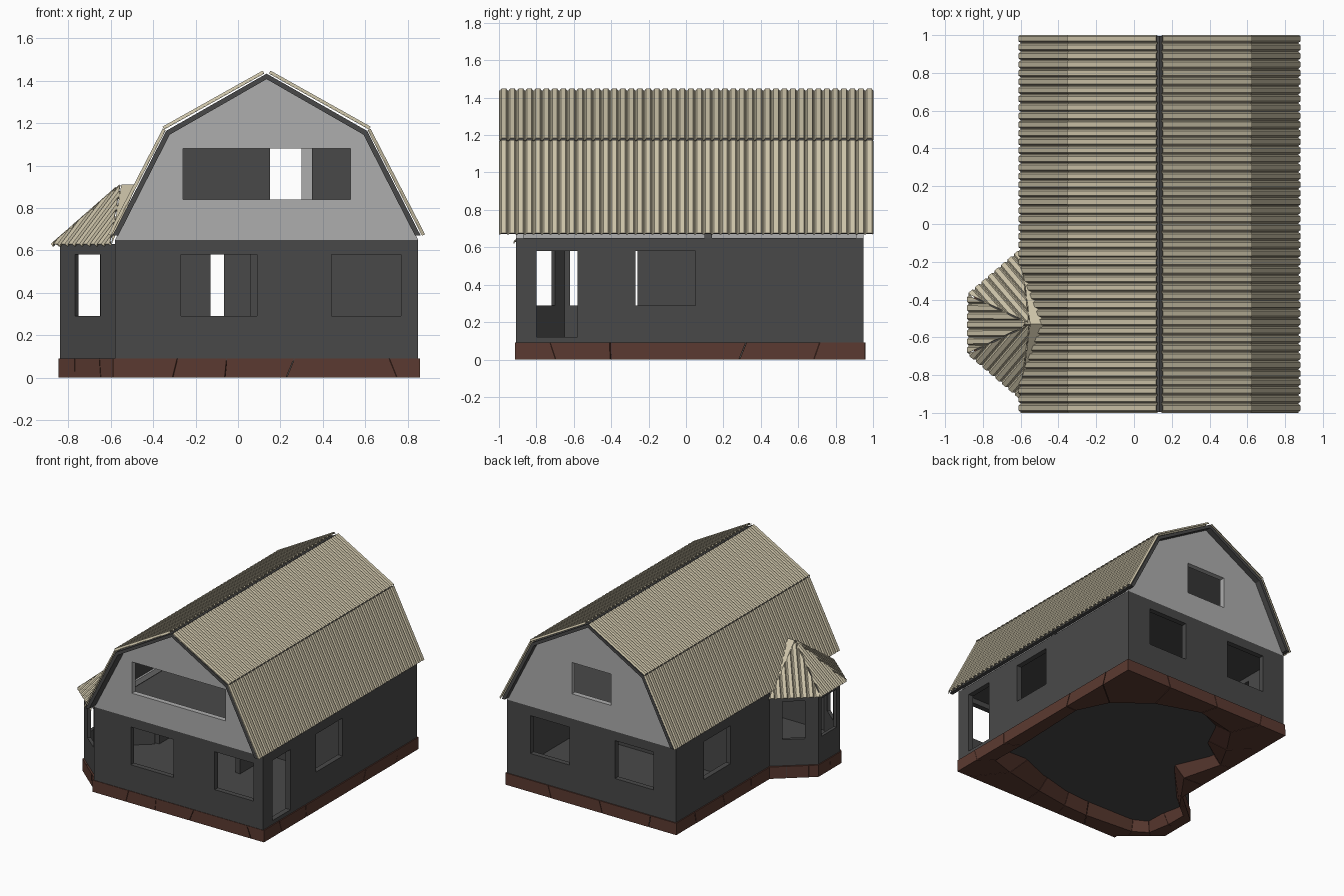
import bpy, bmesh, math, random
from mathutils import Vector

if "Cube" in bpy.data.objects:
    bpy.data.objects.remove(bpy.data.objects["Cube"])
random.seed(4)


def material(name, rgb):
    m = bpy.data.materials.new(name)
    m.diffuse_color = (*rgb, 1)
    m.use_nodes = True
    m.node_tree.nodes["Principled BSDF"].inputs["Base Color"].default_value = m.diffuse_color
    return m


DARK = material("charcoal", (0.066, 0.066, 0.066))
GREY = material("light_grey", (0.42, 0.42, 0.42))
CREAM = material("cream_metal", (0.60, 0.54, 0.39))
BRICK = material("red_brown_stone", (0.105, 0.042, 0.030))


def finish(name, bm, mat):
    me = bpy.data.meshes.new(name)
    bmesh.ops.recalc_face_normals(bm, faces=bm.faces)
    bm.to_mesh(me)
    bm.free()
    me.materials.append(mat)
    ob = bpy.data.objects.new(name, me)
    bpy.context.collection.objects.link(ob)
    return ob


def box_outline(u0, u1, z0, z1):
    return [(u0, z0), (u1, z0), (u1, z1), (u0, z1)]


def panel(name, mat, p0, p1, outline, holes=(), t=0.04):
    """Upright slab along p0->p1 with rectangular holes, thickened to the left."""
    d = (Vector(p1) - Vector(p0)).normalized()
    bm = bmesh.new()
    edges = []
    for loop in [outline] + [box_outline(*h) for h in holes]:
        vs = [bm.verts.new((p0[0] + d.x * u, p0[1] + d.y * u, z)) for u, z in loop]
        edges += [bm.edges.new((vs[i - 1], vs[i])) for i in range(len(vs))]
    bmesh.ops.triangle_fill(bm, use_beauty=True, edges=edges, normal=(d.y, -d.x, 0))
    ext = bmesh.ops.extrude_face_region(bm, geom=bm.faces[:])
    moved = [g for g in ext["geom"] if isinstance(g, bmesh.types.BMVert)]
    bmesh.ops.translate(bm, verts=moved, vec=(-d.y * t, d.x * t, 0))
    return finish(name, bm, mat)


def wall(name, p0, p1, holes=(), z0=0.09, z1=0.65, t=0.04):
    length = (Vector(p1) - Vector(p0)).length
    return panel(name, DARK, p0, p1, box_outline(0, length, z0, z1), holes, t)


def prism(name, mat, lower, upper):
    """Solid between two matching 3D loops."""
    bm = bmesh.new()
    a = [bm.verts.new(p) for p in lower]
    b = [bm.verts.new(p) for p in upper]
    bm.faces.new(a)
    bm.faces.new(b)
    for i in range(len(a)):
        bm.faces.new((a[i - 1], a[i], b[i], b[i - 1]))
    return finish(name, bm, mat)


def corrugated(name, a, b, top_a, top_b, waves, h=0.012):
    """Ribbed sheet: ribs climb from eave a->b to the top edge, clipped at hips."""
    a, b, top_a, top_b = map(Vector, (a, b, top_a, top_b))
    along = b - a
    length = along.length
    along.normalize()
    sa, sb = (top_a - a).dot(along) / length, (top_b - a).dot(along) / length
    rise = top_a - a - along * sa * length
    n = along.cross(rise).normalized()
    n *= 1 if n.z > 0 else -1
    samples = [((w + f) / waves, o) for w in range(waves)
               for f, o in ((0, 0), (0.15, 0), (0.32, 1), (0.83, 1))] + [(1, 0)]
    bm = bmesh.new()
    rows = []
    for s, o in samples:
        k = min(1, s / sa if sa > 1e-4 else 1, (1 - s) / (1 - sb) if sb < 0.9999 else 1)
        low = a + along * s * length + n * h * o
        rows.append((bm.verts.new(low), bm.verts.new(low + rise * max(k, 0.004))))
    for (p, q), (r, s) in zip(rows, rows[1:]):
        bm.faces.new((p, r, s, q))
    ob = finish(name, bm, CREAM)
    mod = ob.modifiers.new("thickness", "SOLIDIFY")
    mod.thickness = 0.004
    mod.offset = 0
    return ob


# Ground floor walls with window and door openings
L, R, F, B = -0.58, 0.85, -0.91, 0.95
LOW, TOP = 0.29, 0.58
bay = [(L, -0.18), (-0.84, -0.40), (-0.84, -0.66), (L, -0.88)]
wall("front_wall", (L, F), (R, F), [(0.31, 0.67, LOW, TOP), (1.02, 1.35, LOW, TOP)])
wall("right_wall", (R, F), (R, B), [(0.11, 0.33, 0.12, TOP), (0.64, 0.96, LOW, TOP)])
wall("back_wall", (R, B), (L, B), [(0.20, 0.53, LOW, TOP), (0.915, 1.24, LOW, TOP)])
wall("left_wall", (L, B), bay[0], [(0.34, 0.66, LOW, TOP)])
wall("bay_header", bay[0], (L, F), z0=0.60)
wall("left_wall_end", bay[3], (L, F))
for i, hole in enumerate([(0.092, 0.249), (0.04, 0.22), (0.092, 0.249)]):
    wall(f"bay_wall_{i}", bay[i], bay[i + 1], [(*hole, LOW, TOP)], z1=0.63, t=0.025)

# Inner partitions, floor and ceiling
wall("cross_wall_left", (L + 0.02, 0.1), (-0.13, 0.1))
wall("cross_wall_right", (0.06, 0.1), (R - 0.02, 0.1))
wall("room_divider", (0.2, -0.26), (0.2, 0.12))
floor = [(L, F), (R, F), (R, B), (L, B)] + bay
prism("floor", DARK, [(x, y, 0.078) for x, y in floor], [(x, y, 0.098) for x, y in floor])
slab = [(L + .02, F + .02), (R - .02, F + .02), (R - .02, B - .02), (L + .02, B - .02)]
prism("ceiling", DARK, [(x, y, 0.62) for x, y in slab], [(x, y, 0.645) for x, y in slab])


# Gables and attic partition
def gable(c):
    half = [(0.715, 0.65), (0.46, 1.155), (0, 1.415)]
    return [(c - x, z) for x, z in half] + [(c + x, z) for x, z in half[1::-1]]


C = 0.135
panel("front_gable", GREY, (0, F), (1, F), gable(C), [(-0.26, 0.53, 0.84, 1.08)])
panel("back_gable", GREY, (0, B), (-1, B), gable(-C), [(-0.30, 0.03, 0.84, 1.08)])
panel("attic_partition", DARK, (0, 0.1), (1, 0.1), gable(C), [(0.15, 0.35, 0.67, 1.1)])
for s, side in ((-1, "left"), (1, "right")):
    panel(f"{side}_top_plate", GREY, (C + s * 0.69, -0.89), (C + s * 0.69, 0.92),
          box_outline(0, 1.81, 0.645, 0.69), t=s * 0.015)

# Gambrel roof: dark boarding under ribbed sheets
for s, side in ((-1, "left"), (1, "right")):
    eave, knee = C + s * 0.735, C + s * 0.478
    corrugated(f"{side}_lower_sheet", (eave, -1, 0.67), (eave, 1, 0.67),
               (knee, -1, 1.168), (knee, 1, 1.168), 44)
    knee += s * 0.006
    corrugated(f"{side}_upper_sheet", (knee, -1, 1.172), (knee, 1, 1.172),
               (C + s * 0.012, -1, 1.436), (C + s * 0.012, 1, 1.436), 44)
    boards = [(0.727, 0.67), (0.474, 1.164), (0, 1.434), (0, 1.408), (0.457, 1.146), (0.70, 0.67)]
    prism(f"{side}_roof_boarding", DARK, [(C + s * x, -0.995, z) for x, z in boards],
          [(C + s * x, 0.995, z) for x, z in boards])

# Bay roof: three ribbed hips and a plain cap running into the main roof
apex = (-0.55, -0.53, 0.905)
eaves = [(-0.60, -0.14, 0.62), (-0.875, -0.375, 0.62), (-0.875, -0.685, 0.62), (-0.60, -0.92, 0.62)]
for i, waves in enumerate((8, 7, 8)):
    corrugated(f"bay_roof_{i}", eaves[i], eaves[i + 1], apex, apex, waves)
bm = bmesh.new()
tip, end = bm.verts.new((-0.55, -0.53, 0.912)), bm.verts.new((-0.478, -0.53, 0.912))
for e in (eaves[0], eaves[3]):
    bm.faces.new((tip, end, bm.verts.new(e)))
finish("bay_roof_cap", bm, CREAM)

# Foundation stones: ring of irregular blocks separated by slanted cracks
outline = [(-0.59, -0.915), (0.86, -0.915), (0.86, 0.96), (-0.59, 0.96),
           (-0.59, -0.17), (-0.848, -0.39), (-0.848, -0.67), (-0.59, -0.89)]
cracks = [(.21, .37, .59, .9), (.1, .27, .66, .87), (.25, .55, .85), (.2, .5, .8),
          (.35, .8), (.5,), (.3, .75), ()]
path = []
for i, cuts in enumerate(cracks):
    p, q = Vector(outline[i]), Vector(outline[(i + 1) % 8])
    path.append((p, p, None))
    for f in cuts:
        top, low = p.lerp(q, f), p.lerp(q, f + random.uniform(-0.03, 0.03))
        hub = Vector((-0.52, -0.53)) if top.x < -0.6 else Vector((C, 0))
        k = random.uniform(0.16, 0.45)
        path.append((top, low, (top.lerp(hub, k), top.lerp(hub, k * 0.65))))
splits = [i for i, e in enumerate(path) if e[2]]
for n, start in enumerate(splits):
    stop = splits[(n + 1) % len(splits)]
    chain, i = [path[start]], start
    while i != stop:
        i = (i + 1) % len(path)
        chain.append(path[i])
    loops = []
    for lvl, z in ((1, 0.0), (0, 0.09)):
        pts = [e[lvl] for e in chain] + [chain[-1][2][lvl], chain[0][2][lvl]]
        mid = sum(pts, Vector((0, 0))) / len(pts)
        loops.append([(*p.lerp(mid, 0.01), z) for p in pts])
    prism(f"foundation_stone_{n}", BRICK, *loops)

# Dark mortar showing between the stones
inner = [(C + (x - C) * 0.982, 0.02 + (y - 0.02) * 0.982) for x, y in outline]
for i in range(8):
    wall(f"mortar_{i}", inner[i], inner[(i + 1) % 8], z0=0.006, z1=0.088, t=0.01)
